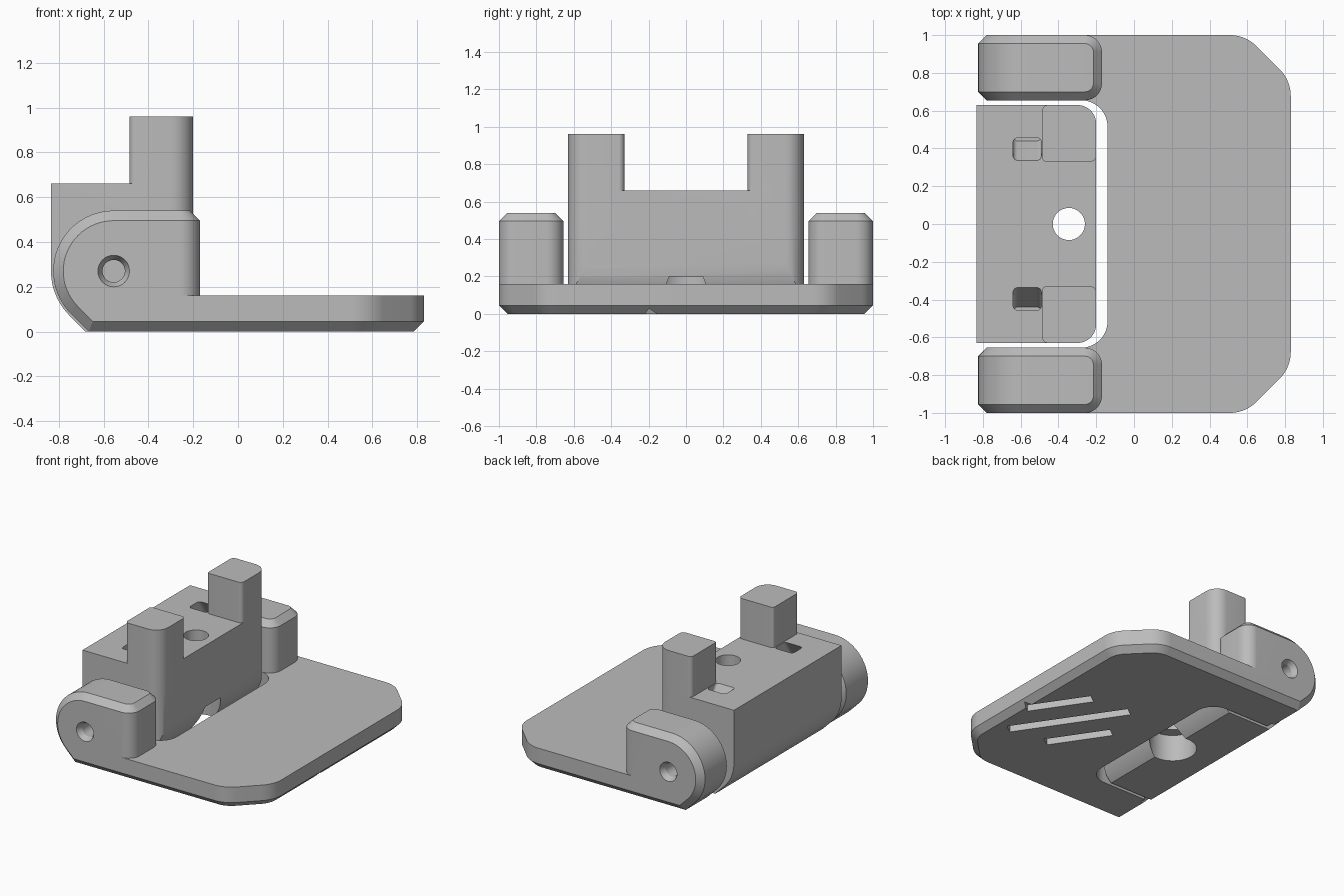
import bpy, bmesh, math

if "Cube" in bpy.data.objects:
    bpy.data.objects.remove(bpy.data.objects["Cube"])

grey = bpy.data.materials.new("plain_grey")
grey.use_nodes = True
grey.diffuse_color = (0.5, 0.5, 0.5, 1)
grey.node_tree.nodes["Principled BSDF"].inputs["Base Color"].default_value = grey.diffuse_color

PIVOT_X, PIVOT_Z = -0.555, 0.27
BEVEL = 0.045


def arc(cx, cy, r, a0, a1, n=12):
    angles = [math.radians(a0 + (a1 - a0) * i / n) for i in range(n + 1)]
    return [(cx + r * math.cos(a), cy + r * math.sin(a)) for a in angles]


def along_z(outline, *levels):
    return [(x, y, z) for z in levels for x, y in outline]


def along_y(profile, *levels):
    return [(x, y, z) for y in levels for x, z in profile]


def rounded(x0, x1, y0, y1, radii):
    """Rectangle outline; radii start at the +x +y corner, anticlockwise."""
    corners = [(x1, y1, -1, -1), (x0, y1, 1, -1), (x0, y0, 1, 1), (x1, y0, -1, 1)]
    points = []
    for i, ((x, y, sx, sy), r) in enumerate(zip(corners, radii)):
        if r > 0:
            points += arc(x + sx * r, y + sy * r, r, 90 * i, 90 * i + 90)
        else:
            points.append((x, y))
    return points


def hull(name, points):
    """Convex solid through the given points."""
    bm = bmesh.new()
    for p in points:
        bm.verts.new(p)
    bmesh.ops.remove_doubles(bm, verts=bm.verts, dist=1e-5)
    bmesh.ops.convex_hull(bm, input=bm.verts)
    bmesh.ops.delete(bm, geom=[v for v in bm.verts if not v.link_faces], context='VERTS')
    bmesh.ops.dissolve_limit(bm, angle_limit=0.005, verts=bm.verts, edges=bm.edges)
    bmesh.ops.recalc_face_normals(bm, faces=bm.faces)
    mesh = bpy.data.meshes.new(name)
    bm.to_mesh(mesh)
    bm.free()
    mesh.materials.append(grey)
    obj = bpy.data.objects.new(name, mesh)
    bpy.context.collection.objects.link(obj)
    return obj


def activate(obj):
    bpy.ops.object.select_all(action='DESELECT')
    obj.select_set(True)
    bpy.context.view_layer.objects.active = obj


def combine(obj, tool, operation):
    mod = obj.modifiers.new(operation, 'BOOLEAN')
    mod.operation, mod.solver, mod.object = operation, 'EXACT', tool
    activate(obj)
    bpy.ops.object.modifier_apply(modifier=mod.name)
    bpy.data.objects.remove(tool)


# Base plate: cut corners, bevelled underside
def plate_outline(d):
    half = arc(0.507, 0.8, 0.2 - d, 90, 45) + arc(0.63, 0.677, 0.2 - d, 45, 0)
    half.append((-0.645, 1 - d))
    return half + [(x, -y) for x, y in half]


base = hull("base_plate", along_z(plate_outline(BEVEL), 0)
            + along_z(plate_outline(0), BEVEL, 0.16))
slot = rounded(-2, -0.14, -0.655, 0.655, (0.14, 0, 0, 0.14))
combine(base, hull("slot_cutter", along_z(slot, -0.1, 0.3)), 'DIFFERENCE')


# Diagonal grooves under the plate
angle = math.radians(124)
ux, uy = math.cos(angle), math.sin(angle)
for offset, length in ((-0.24, 0.47), (0, 0.86), (0.24, 0.47)):
    cx, cy = 0.45 + offset * uy, -0.16 - offset * ux
    outline = [(cx + ux * s * length / 2 - uy * t * 0.04, cy + uy * s * length / 2 + ux * t * 0.04)
               for s in (-1, 1) for t in (-1, 1)]
    combine(base, hull("groove_cutter", along_z(outline, -0.1, 0.05)), 'DIFFERENCE')


# Hinge ears: round back, bevelled rim, pivot hole
def ear_profile(d):
    r = PIVOT_Z - d
    foot = PIVOT_X + PIVOT_Z - r * math.sqrt(2) - d
    return arc(PIVOT_X, PIVOT_Z, r, 90, 225, 24) + [(foot, d)]


def ear_end(d):
    r = 0.09 - d
    return rounded(-0.5, -0.17 - d, 0.655 + d, 1 - d, (r, 0, 0, r))


for side in (-1, 1):
    pts = along_y(ear_profile(0), 0.655 + BEVEL, 1 - BEVEL)
    pts += along_y(ear_profile(BEVEL), 0.655, 1)
    pts += along_z(ear_end(BEVEL), 0, 0.54) + along_z(ear_end(0), BEVEL, 0.54 - BEVEL)
    ear = hull("hinge_ear", [(x, y * side, z) for x, y, z in pts])
    wide = arc(PIVOT_X, PIVOT_Z, 0.071, 0, 360, 32)
    narrow = arc(PIVOT_X, PIVOT_Z, 0.05, 0, 360, 32)
    combine(ear, hull("countersink_cutter", along_y(wide, side * 1.001)
                      + along_y(narrow, side * 0.96)), 'DIFFERENCE')
    combine(ear, hull("pivot_cutter", along_y(narrow, side * 0.75, side * 0.98)), 'DIFFERENCE')
    combine(base, ear, 'UNION')

# Swinging block between the ears
block_profile = [(-0.835, 0.66), (-0.2, 0.66), (-0.681, 0)]
block_profile += arc(PIVOT_X, PIVOT_Z, 0.28, 180, 225)
block_profile += arc(PIVOT_X, PIVOT_Z, 0.355, -49.5, 0)
block = hull("swing_block", along_y(block_profile, -0.63, 0.63))
limits = rounded(-1, -0.2, -0.63, 0.63, (0.1, 0, 0, 0.1))
combine(block, hull("corner_cutter", along_z(limits, -0.2, 1)), 'INTERSECT')

# Upright posts, with a slanting pocket behind each
for side in (-1, 1):
    post = along_z(rounded(-0.485, -0.2, 0.33, 0.63, (0.1, 0.03, 0.02, 0.03)), 0.5, 0.96)
    combine(block, hull("post", [(x, y * side, z) for x, y, z in post]), 'UNION')
    radii = (0.025,) * 4
    pocket = along_z(rounded(-0.64, -0.49, 0.33, 0.45, radii), 0.67)
    pocket += along_z(rounded(-0.64, -0.49, 0.44, 0.56, radii), 0.5)
    combine(block, hull("pocket_cutter", [(x, y * side, z) for x, y, z in pocket]), 'DIFFERENCE')

# Screw hole and its wide recess from below
for radius, top in ((0.165, 0.2), (0.085, 1)):
    circle = arc(-0.345, 0, radius, 0, 360, 48)
    combine(block, hull("bore_cutter", along_z(circle, -0.1, top)), 'DIFFERENCE')

for obj in (base, block):
    activate(obj)
    bpy.ops.object.shade_smooth_by_angle(angle=math.radians(25))
